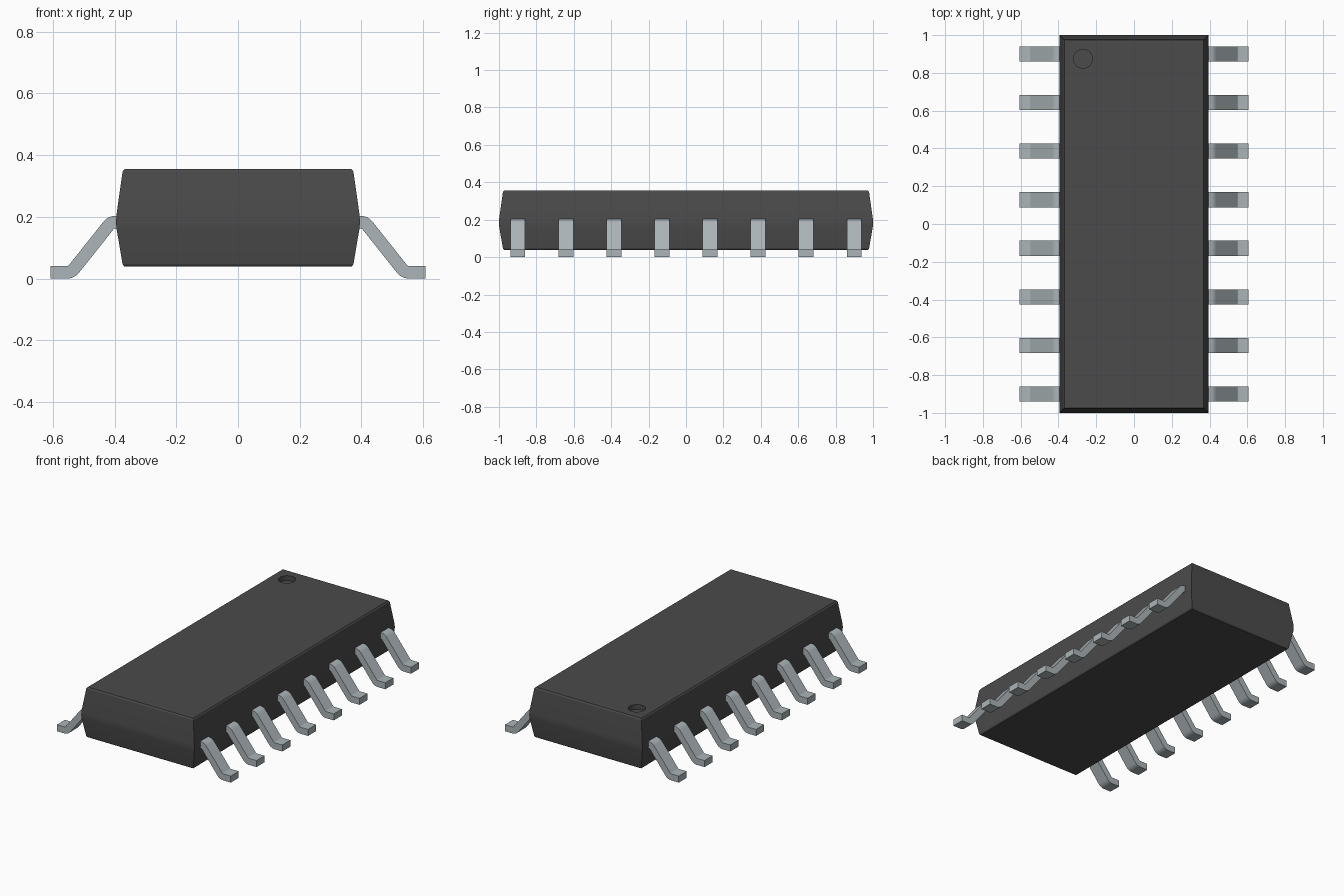
import bpy, bmesh, math
from mathutils import Vector

cube = bpy.data.objects.get("Cube")
if cube:
    bpy.data.objects.remove(cube, do_unlink=True)


def material(name, rgb):
    m = bpy.data.materials.new(name)
    m.use_nodes = True
    m.diffuse_color = (*rgb, 1)
    bsdf = next(n for n in m.node_tree.nodes if n.type == 'BSDF_PRINCIPLED')
    bsdf.inputs["Base Color"].default_value = (*rgb, 1)
    return m


def add_object(name, bm, mat):
    bmesh.ops.recalc_face_normals(bm, faces=bm.faces[:])
    me = bpy.data.meshes.new(name)
    bm.to_mesh(me)
    bm.free()
    me.materials.append(mat)
    ob = bpy.data.objects.new(name, me)
    bpy.context.collection.objects.link(ob)
    return ob


def select_only(ob):
    bpy.ops.object.select_all(action='DESELECT')
    ob.select_set(True)
    bpy.context.view_layer.objects.active = ob


plastic = material("dark grey plastic", (0.07, 0.07, 0.07))
metal = material("grey metal", (0.41, 0.46, 0.48))

# Body: stacked rectangular rings (height, inset), widest at the middle
HX, HY = 0.395, 1.0
rings = [(0.039, 0.027), (0.046, 0.021), (0.165, 0.001), (0.183, 0.0),
         (0.205, 0.001), (0.347, 0.021), (0.355, 0.027)]
bm = bmesh.new()
loops = [[bm.verts.new((sx * (HX - d), sy * (HY - d), z))
          for sx, sy in ((-1, -1), (1, -1), (1, 1), (-1, 1))] for z, d in rings]
for a, b in zip(loops, loops[1:]):
    for i in range(4):
        j = (i + 1) % 4
        bm.faces.new((a[i], a[j], b[j], b[i]))
bm.faces.new(loops[0][::-1])
bm.faces.new(loops[-1])
body = add_object("package_body", bm, plastic)

# Pin one marker: shallow round recess cut into the top
bm = bmesh.new()
bmesh.ops.create_cone(bm, cap_ends=True, segments=32, radius1=0.05, radius2=0.05, depth=0.06)
bmesh.ops.translate(bm, verts=bm.verts[:], vec=(-0.27, 0.875, 0.355))
cutter = add_object("marker_cutter", bm, plastic)
cutter.hide_render = True
cut = body.modifiers.new("marker", 'BOOLEAN')
cut.operation = 'DIFFERENCE'
cut.solver = 'EXACT'
cut.object = cutter
select_only(body)
bpy.ops.object.modifier_apply(modifier=cut.name)
bpy.data.objects.remove(cutter, do_unlink=True)
select_only(body)
bpy.ops.object.shade_smooth_by_angle(angle=math.radians(25))


def rounded_path(points, radius, steps=6):
    """Replace the inner corners of a polyline with circular arcs."""
    pts = [Vector(p) for p in points]
    out = [pts[0]]
    for p, c, n in zip(pts, pts[1:], pts[2:]):
        u, v = (p - c).normalized(), (n - c).normalized()
        half = u.angle(v) / 2
        centre = c + (u + v).normalized() * radius / math.sin(half)
        start = c + u * radius / math.tan(half) - centre
        end = c + v * radius / math.tan(half) - centre
        sweep = math.pi - 2 * half
        for k in range(steps + 1):
            t = k / steps
            out.append(centre + (start * math.sin((1 - t) * sweep)
                                 + end * math.sin(t * sweep)) / math.sin(sweep))
    return out + [pts[-1]]


# Gull-wing lead: bent strip in the x-z plane with square section
THICK, WIDTH = 0.041, 0.08
path = rounded_path([(0.375, 0.183), (0.411, 0.183), (0.540, 0.0205), (0.607, 0.0205)], 0.03)
bm = bmesh.new()
sections = []
for i, p in enumerate(path):
    d = (path[min(i + 1, len(path) - 1)] - path[max(i - 1, 0)]).normalized()
    if p.y > 0.1829 or p.y < 0.0206:
        d = Vector((1, 0))
    n = Vector((-d.y, d.x)) * THICK / 2
    sections.append([bm.verts.new((p.x + s * n.x, y * WIDTH / 2, p.y + s * n.y))
                     for s, y in ((-1, -1), (1, -1), (1, 1), (-1, 1))])
for a, b in zip(sections, sections[1:]):
    for i in range(4):
        j = (i + 1) % 4
        bm.faces.new((a[i], a[j], b[j], b[i]))
bm.faces.new(sections[0])
bm.faces.new(sections[-1][::-1])
lead = add_object("left_lead_1", bm, metal)
select_only(lead)
bpy.ops.object.shade_smooth_by_angle(angle=math.radians(30))

# Eight leads along each side, sharing one mesh
PITCH = 0.257
for side, turn in (("left", 0), ("right", math.pi)):
    for i in range(8):
        ob = lead
        if side != "left" or i:
            ob = lead.copy()
            ob.name = f"{side}_lead_{i + 1}"
            bpy.context.collection.objects.link(ob)
        ob.location = (0, (i - 3.5) * PITCH, 0)
        ob.rotation_euler = (0, 0, turn)
